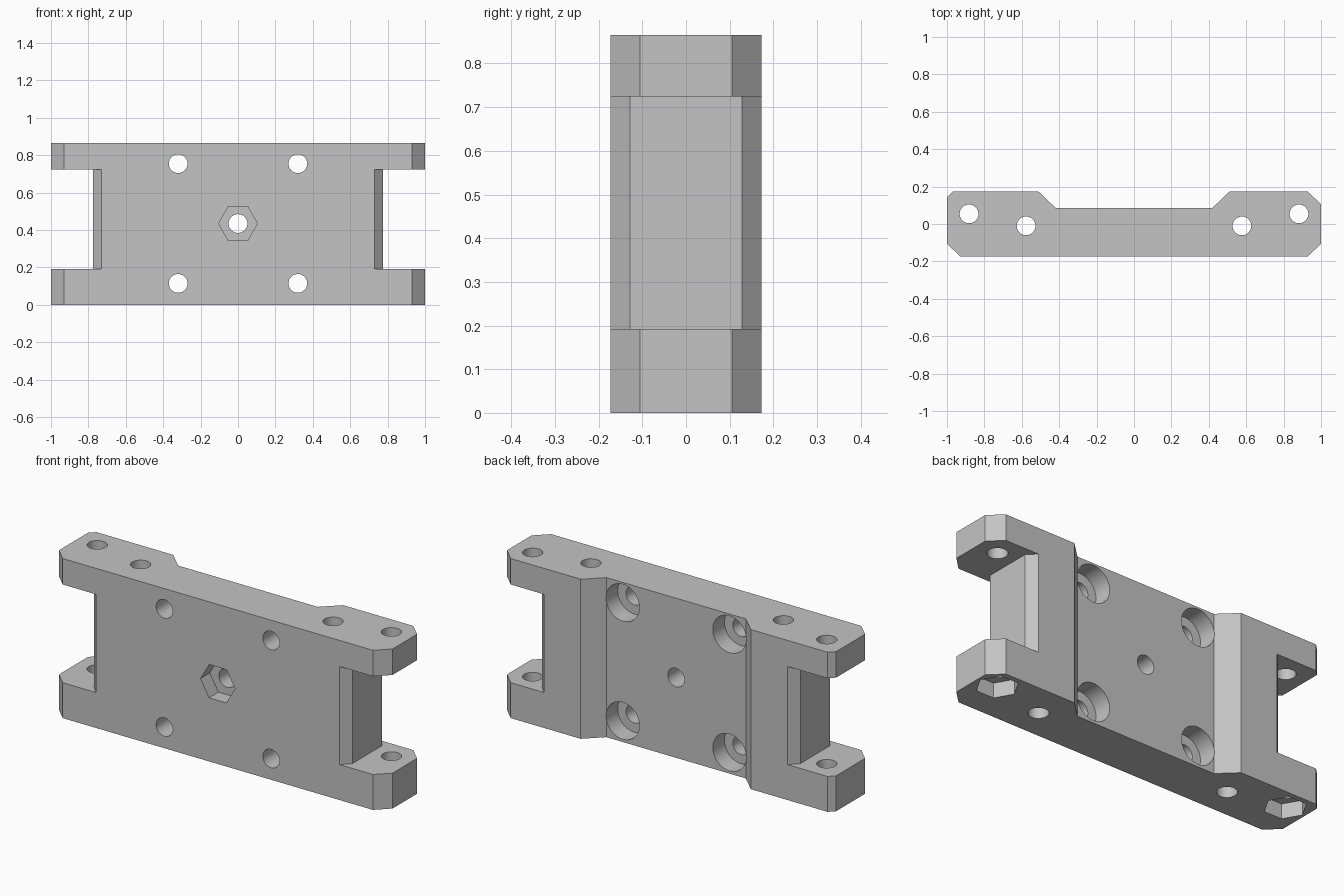
import bpy, bmesh, math
from mathutils import Matrix, Vector

cube = bpy.data.objects.get("Cube")
if cube:
    bpy.data.objects.remove(cube, do_unlink=True)

HEIGHT = 0.865
HALF = 0.173        # half of the depth
MID_Z = 0.435

grey = bpy.data.materials.new("plain grey")
grey.use_nodes = True
colour = (0.55, 0.55, 0.55, 1)
grey.diffuse_color = colour
grey.node_tree.nodes["Principled BSDF"].inputs["Base Color"].default_value = colour


def prism(name, outline, z0, z1):
    """Extrude a plan outline from z0 up to z1."""
    bm = bmesh.new()
    base = bm.faces.new([bm.verts.new((x, y, z0)) for x, y in outline])
    top = bmesh.ops.extrude_face_region(bm, geom=[base])["geom"]
    bmesh.ops.translate(bm, vec=(0, 0, z1 - z0),
                        verts=[v for v in top if isinstance(v, bmesh.types.BMVert)])
    bmesh.ops.recalc_face_normals(bm, faces=bm.faces)
    return finish(name, bm)


def finish(name, bm):
    mesh = bpy.data.meshes.new(name)
    bm.to_mesh(mesh)
    bm.free()
    mesh.materials.append(grey)
    obj = bpy.data.objects.new(name, mesh)
    bpy.context.collection.objects.link(obj)
    return obj


cutters = []


def bore(name, start, end, radius, sides=48):
    """Round or hexagonal cutter between two points, one corner along x."""
    a, b = Vector(start), Vector(end)
    turn = Matrix.Rotation(math.pi / 2, 4, 'X') if abs(b.y - a.y) > 0 else Matrix()
    spin = Matrix.Rotation(math.pi / 2 if sides == 6 else 0, 4, 'Z')
    bm = bmesh.new()
    bmesh.ops.create_cone(bm, cap_ends=True, segments=sides, radius1=radius,
                          radius2=radius, depth=(b - a).length,
                          matrix=Matrix.Translation((a + b) / 2) @ turn @ spin)
    cutters.append(finish(name, bm))


# Plate with chamfered ends and a recessed back
plate = prism("bracket_plate", [
    (-0.93, -HALF), (0.93, -HALF), (1, -0.105), (1, 0.105), (0.93, HALF),
    (0.51, HALF), (0.418, 0.085), (-0.418, 0.085), (-0.51, HALF),
    (-0.97, HALF), (-1, 0.143), (-1, -0.105)], 0, HEIGHT)

# End notches, leaving a web with chamfered edges
for s, side in ((1, "left"), (-1, "right")):
    cutters.append(prism(side + "_notch_cutter", [
        (s * 1.2, -0.2), (s * 0.703, -0.2), (s * 0.775, -0.128),
        (s * 0.775, 0.128), (s * 0.703, 0.2), (s * 1.2, 0.2)], 0.192, 0.724))

    # Vertical pin holes, the outer ones with nut pockets underneath
    for x, y in ((0.882, 0.054), (0.577, -0.01)):
        bore(side + "_pin_cutter", (s * x, y, -0.1), (s * x, y, 1), 0.05)
    bore(side + "_nut_cutter", (s * 0.882, 0.054, -0.1), (s * 0.882, 0.054, 0.08), 0.104, 6)

    # Counterbored screw holes through the plate
    for z in (MID_Z - 0.32, MID_Z + 0.32):
        bore(side + "_screw_cutter", (s * 0.32, -0.3, z), (s * 0.32, 0.3, z), 0.05)
        bore(side + "_counterbore_cutter", (s * 0.32, -0.015, z), (s * 0.32, 0.3, z), 0.1)

# Central bolt hole with a nut pocket on the front
bore("centre_bolt_cutter", (0, -0.3, MID_Z), (0, 0.3, MID_Z), 0.05)
bore("centre_nut_cutter", (0, -0.3, MID_Z), (0, -HALF + 0.08, MID_Z), 0.104, 6)

# Cut everything, then bake the result and drop the cutters
for cutter in cutters:
    mod = plate.modifiers.new(cutter.name, 'BOOLEAN')
    mod.operation = 'DIFFERENCE'
    mod.solver = 'EXACT'
    mod.object = cutter
    cutter.hide_render = True
bpy.context.view_layer.update()
baked = bpy.data.meshes.new_from_object(
    plate.evaluated_get(bpy.context.evaluated_depsgraph_get()))
plate.modifiers.clear()
plate.data = baked
baked.materials.clear()
baked.materials.append(grey)
baked.polygons.foreach_set("material_index", [0] * len(baked.polygons))
for cutter in cutters:
    bpy.data.objects.remove(cutter, do_unlink=True)

bpy.ops.object.select_all(action='DESELECT')
plate.select_set(True)
bpy.context.view_layer.objects.active = plate
bpy.ops.object.shade_smooth_by_angle(angle=math.radians(30))
